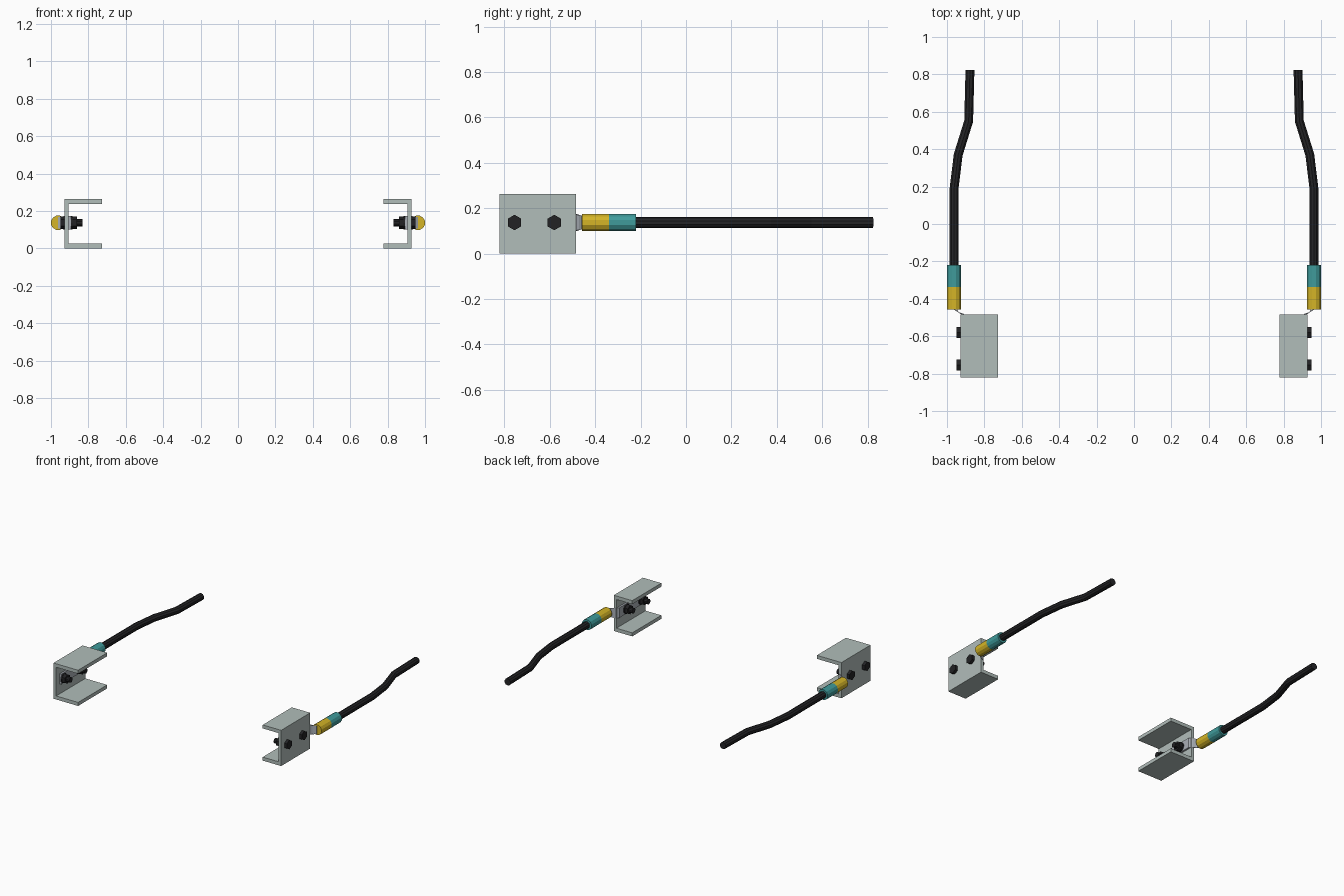
import bpy, math
from mathutils import Vector

if "Cube" in bpy.data.objects:
    bpy.data.objects.remove(bpy.data.objects["Cube"])


def material(name, r, g, b):
    m = bpy.data.materials.new(name)
    m.diffuse_color = (r, g, b, 1)
    m.use_nodes = True
    m.node_tree.nodes["Principled BSDF"].inputs["Base Color"].default_value = m.diffuse_color
    return m


GALV = material("galvanised_grey", 0.44, 0.51, 0.49)
STEEL = material("lug_steel", 0.40, 0.43, 0.47)
BLACK = material("bolt_black", 0.016, 0.016, 0.018)
RUBBER = material("cable_black", 0.018, 0.018, 0.020)
YELLOW = material("yellow", 0.66, 0.46, 0.02)
TEAL = material("teal", 0.05, 0.33, 0.33)
ZC = 0.137          # height of bolts and cable


def mesh_object(name, verts, faces, mat):
    me = bpy.data.meshes.new(name)
    me.from_pydata(verts, [], faces)
    me.materials.append(mat)
    ob = bpy.data.objects.new(name, me)
    bpy.context.collection.objects.link(ob)
    # consistent outward normals
    import bmesh
    bm = bmesh.new()
    bm.from_mesh(me)
    bmesh.ops.recalc_face_normals(bm, faces=bm.faces)
    bm.to_mesh(me)
    bm.free()
    return ob


def loft(name, rings, mat):
    """Skin a list of equal-length vertex rings and cap both ends."""
    n = len(rings[0])
    verts = [v for ring in rings for v in ring]
    faces = [(k * n + i, k * n + (i + 1) % n, (k + 1) * n + (i + 1) % n, (k + 1) * n + i)
             for k in range(len(rings) - 1) for i in range(n)]
    faces += [tuple(range(n)), tuple(range((len(rings) - 1) * n, len(rings) * n))]
    return mesh_object(name, verts, faces, mat)


def rod_x(name, x0, x1, y, r, sides, mat):
    ang = [2 * math.pi * i / sides for i in range(sides)]
    return loft(name, [[(x, y + r * math.sin(a), ZC + r * math.cos(a)) for a in ang]
                       for x in (x0, x1)], mat)


def rod_y(name, path, r, sides, mat):
    """Rod running along y through (x, y) points."""
    ang = [2 * math.pi * (i + 0.5) / sides for i in range(sides)]
    pts = [Vector(p) for p in path]
    rings = []
    for i, p in enumerate(pts):
        d = (pts[min(i + 1, len(pts) - 1)] - pts[max(i - 1, 0)]).normalized()
        side = Vector((d.y, -d.x))
        rings.append([(p.x + side.x * r * math.cos(a), p.y + side.y * r * math.cos(a),
                       ZC + r * math.sin(a)) for a in ang])
    return loft(name, rings, mat)


def assembly(s, label, depth):
    # C-channel, open towards the centre
    xo, xi, xe, t, h = s * 0.927, s * 0.905, s * (0.927 - depth), 0.026, 0.263
    prof = [(xe, 0), (xo, 0), (xo, h), (xe, h), (xe, h - t), (xi, h - t), (xi, t), (xe, t)]
    n = len(prof)
    verts = [(x, y, z) for y in (-0.822, -0.484) for x, z in prof]
    faces = [(i, (i + 1) % n, n + (i + 1) % n, n + i) for i in range(n)]
    for o in (0, n):
        faces += [(o, o + 1, o + 6, o + 7), (o + 1, o + 2, o + 5, o + 6), (o + 2, o + 3, o + 4, o + 5)]
    mesh_object("channel_" + label, verts, faces, GALV)

    # lug tongue: bent strip from the barrel to the inside of the web
    strip = [(0.968, -0.44, 0.026), (0.962, -0.459, 0.03), (0.942, -0.470, 0.034),
             (0.912, -0.480, 0.037), (0.905, -0.488, 0.037), (0.905, -0.782, 0.037)]
    inner = [(0.945, -0.44), (0.942, -0.466), (0.930, -0.480), (0.898, -0.492),
             (0.892, -0.498), (0.892, -0.782)]
    loft("lug_tongue_" + label,
         [[(s * x, y, ZC - w), (s * x, y, ZC + w), (s * u, v, ZC + w), (s * u, v, ZC - w)]
          for (x, y, w), (u, v) in zip(strip, inner)], STEEL)

    # bolts: head outside, washer, nut and thread inside
    for k, y in enumerate((-0.755, -0.580)):
        tag = "_%s_%d" % (label, k)
        rod_x("bolt_head" + tag, s * 0.948, s * 0.925, y, 0.034, 6, BLACK)
        rod_x("washer" + tag, s * 0.894, s * 0.884, y, 0.035, 12, BLACK)
        rod_x("nut" + tag, s * 0.886, s * 0.860, y, 0.034, 6, BLACK)
        rod_x("bolt_shank" + tag, s * 0.930, s * 0.832, y, 0.019, 10, BLACK)

    # cable lug barrel, heat-shrink sleeve and cable
    xc = s * 0.962
    rod_y("lug_barrel_" + label, [(xc, -0.457), (xc, -0.338)], 0.039, 12, YELLOW)
    rod_y("sleeve_" + label, [(xc, -0.338), (xc, -0.220)], 0.039, 12, TEAL)
    rod_y("cable_" + label, [(xc, -0.23), (xc, 0.19), (s * 0.940, 0.37), (s * 0.884, 0.55),
                             (s * 0.877, 0.824)], 0.025, 10, RUBBER)


assembly(-1, "left", 0.20)
assembly(1, "right", 0.15)
